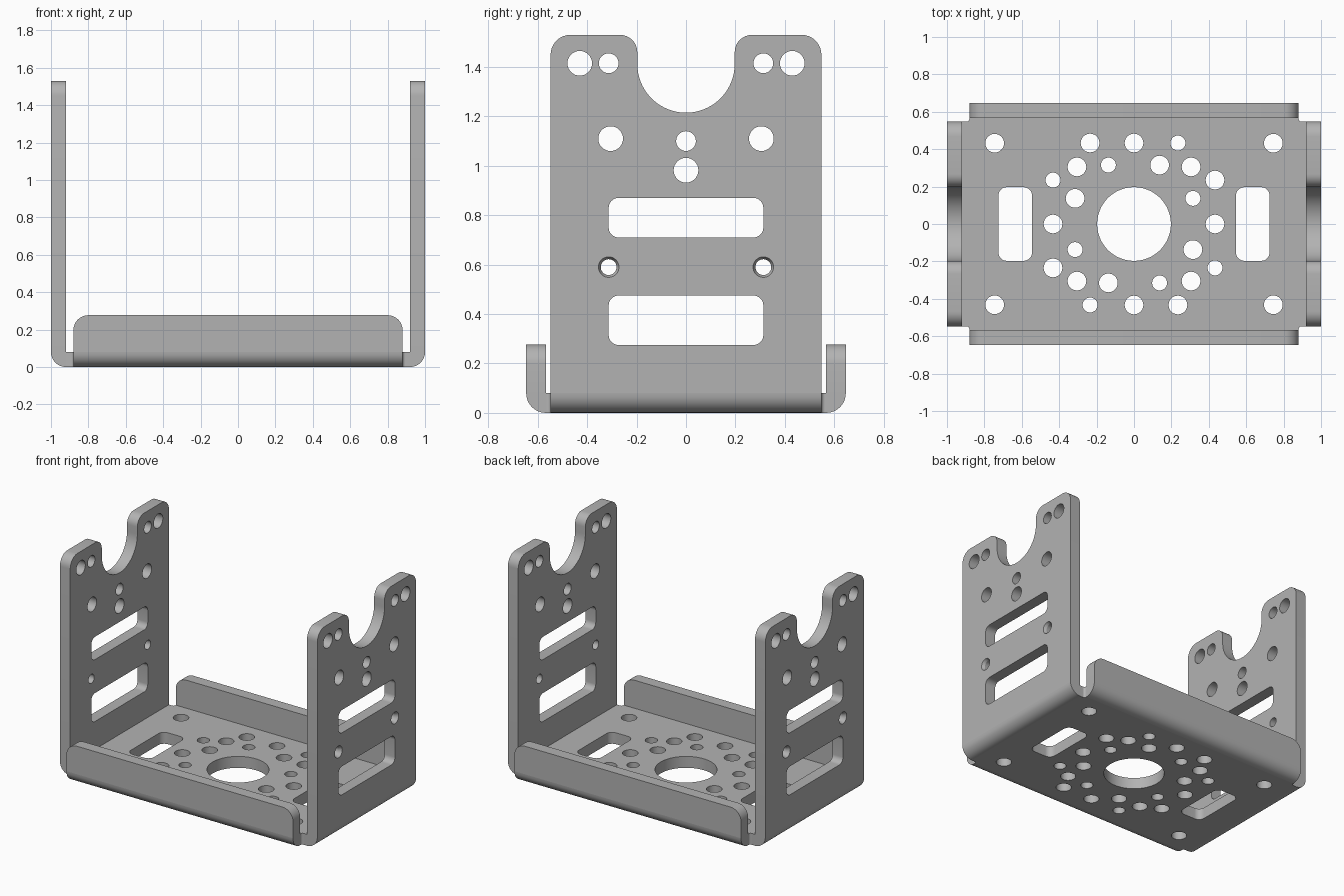
import bpy, bmesh
from math import pi, tan
from mathutils import Matrix, Vector

default = bpy.data.objects.get("Cube")
if default:
    bpy.data.objects.remove(default)

T = 0.08                                  # sheet thickness
WALL_X, FLANGE_Y = 0.92, 0.567            # inner faces of the upright parts
WALL_HALF, FLANGE_HALF = 0.548, 0.88

steel = bpy.data.materials.new("grey_steel")
steel.use_nodes = True
grey = (0.45, 0.45, 0.45, 1)
steel.diffuse_color = grey
steel.node_tree.nodes["Principled BSDF"].inputs["Base Color"].default_value = grey
parts = []


def rounded(corners):
    """Closed outline from (u, v, radius) corners, with tangent arcs."""
    out = []
    for i, (u, v, r) in enumerate(corners):
        p = Vector((u, v))
        if r == 0:
            out.append(p)
            continue
        a = (Vector(corners[i - 1][:2]) - p).normalized()
        b = (Vector(corners[(i + 1) % len(corners)][:2]) - p).normalized()
        steps = 20 if r > 0.1 else 8
        turn = pi - a.angle(b)
        start = p + a * r * tan(turn / 2)
        centre = p + (a + b).normalized() * r / abs(tan(turn / 2)) * 2 ** 0.5 \
            if abs(turn - pi / 2) < 1e-4 else p
        sign = 1 if a.x * b.y - a.y * b.x < 0 else -1
        for k in range(steps + 1):
            spin = Matrix.Rotation(sign * turn * k / steps, 2)
            out.append(centre + spin @ (start - centre))
    clean = []
    for p in out:
        if not clean or (p - clean[-1]).length > 1e-4:
            clean.append(p)
    if (clean[0] - clean[-1]).length < 1e-4:
        clean.pop()
    return clean


def slot(u, v, w, h, r):
    return rounded([(u - w, v - h, r), (u + w, v - h, r), (u + w, v + h, r), (u - w, v + h, r)])


def hole(u, v, r):
    return slot(u, v, r, r, r)


def plate(name, outlines, layers, matrix, flares=()):
    """Fill outlines (the first is the rim), thicken in layers, flare countersinks."""
    bm = bmesh.new()
    for line in outlines:
        vs = [bm.verts.new((p.x, p.y, 0)) for p in line]
        for i in range(len(vs)):
            bm.edges.new((vs[i - 1], vs[i]))
    bmesh.ops.triangle_fill(bm, edges=bm.edges[:], use_beauty=True)
    cap = bm.faces[:]
    for depth in layers:
        geom = bmesh.ops.extrude_face_region(bm, geom=cap)["geom"]
        cap = [g for g in geom if isinstance(g, bmesh.types.BMFace)]
        top = [g for g in geom if isinstance(g, bmesh.types.BMVert)]
        bmesh.ops.translate(bm, verts=top, vec=(0, 0, depth))
    for u, v, grow in flares:
        for vert in top:
            offset = vert.co.xy - Vector((u, v))
            if offset.length < 0.05:
                vert.co.xy = Vector((u, v)) + offset * grow
    bmesh.ops.recalc_face_normals(bm, faces=bm.faces[:])
    mesh = bpy.data.meshes.new(name)
    bm.to_mesh(mesh)
    bm.free()
    mesh.transform(matrix)
    mesh.materials.append(steel)
    obj = bpy.data.objects.new(name, mesh)
    bpy.context.collection.objects.link(obj)
    parts.append(obj)


def upright(turn, distance):
    """Frame with u along the sheet, v up and thickness outward."""
    axes = Matrix(((0, 0, 1, distance), (1, 0, 0, 0), (0, 1, 0, 0), (0, 0, 0, 1)))
    return Matrix.Rotation(turn, 4, "Z") @ axes


def bend(name, turn, distance, half):
    """Quarter round fold joining the base to an upright sheet."""
    axes = Matrix(((1, 0, 0, distance), (0, 0, 1, -half), (0, 1, 0, 0), (0, 0, 0, 1)))
    profile = rounded([(0, 0, 0), (T, 0, T), (T, T, 0), (0, T, 0)])
    plate(name, [profile], [2 * half], Matrix.Rotation(turn, 4, "Z") @ axes)


# Base: plate with relieved corners, bolt pattern repeated every quarter turn
X, Y, A, B = WALL_X, FLANGE_Y, FLANGE_HALF, WALL_HALF
base = [rounded([(X, -B, 0), (X, B, 0), (A, B, 0.015), (A, Y, 0),
                 (-A, Y, 0), (-A, B, 0.015), (-X, B, 0), (-X, -B, 0),
                 (-A, -B, 0.015), (-A, -Y, 0), (A, -Y, 0), (A, -B, 0.015)]),
        hole(0, 0, 0.197)]
pattern = [(0.433, 0, 0.05), (0.305, 0.305, 0.05), (0.433, 0.235, 0.05),
           (0.235, 0.433, 0.04), (0.315, 0.137, 0.04), (0.137, 0.315, 0.05)]
for u, v, r in pattern:
    for quarter in range(4):
        base.append(hole(u, v, r))
        u, v = -v, u
for s in (-1, 1):
    base.append(slot(s * 0.635, 0, 0.09, 0.197, 0.045))
    base += [hole(s * 0.745, t * 0.432, 0.05) for t in (-1, 1)]
plate("base_plate", base, [T], Matrix())

# Side walls: cradle notch on top, slots and holes, countersinks outside
H, N = 1.53, 0.197
wall = [rounded([(-B, T, 0), (B, T, 0), (B, H, 0.08), (N, H, 0.07), (N, 1.215, N),
                 (-N, 1.215, N), (-N, H, 0.07), (-B, H, 0.08)]),
        hole(0, 1.1, 0.04), hole(0, 0.982, 0.05),
        slot(0, 0.79, 0.313, 0.08, 0.04), slot(0, 0.375, 0.313, 0.1, 0.04)]
for s in (-1, 1):
    wall += [hole(s * 0.43, 1.415, 0.05), hole(s * 0.313, 1.415, 0.04),
             hole(s * 0.305, 1.11, 0.05), hole(s * 0.313, 0.59, 0.032)]
sinks = [(s * 0.313, 0.59, 1.3) for s in (-1, 1)]
for side, turn in (("left", 0), ("right", pi)):
    plate(side + "_wall", wall, [T - 0.02, 0.02], upright(turn, X), sinks)
    bend(side + "_bend", turn, X, B)

# Front and back flanges: low lips with rounded upper corners
lip = [rounded([(-A, T, 0), (A, T, 0), (A, 0.277, 0.08), (-A, 0.277, 0.08)])]
for side, turn in (("back", pi / 2), ("front", -pi / 2)):
    plate(side + "_flange", lip, [T], upright(turn, Y))
    bend(side + "_bend", turn, Y, A)

# Smooth the round surfaces, keep the sheet edges crisp
bpy.ops.object.select_all(action="DESELECT")
for obj in parts:
    obj.select_set(True)
bpy.context.view_layer.objects.active = parts[0]
bpy.ops.object.shade_smooth_by_angle(angle=pi / 9)
